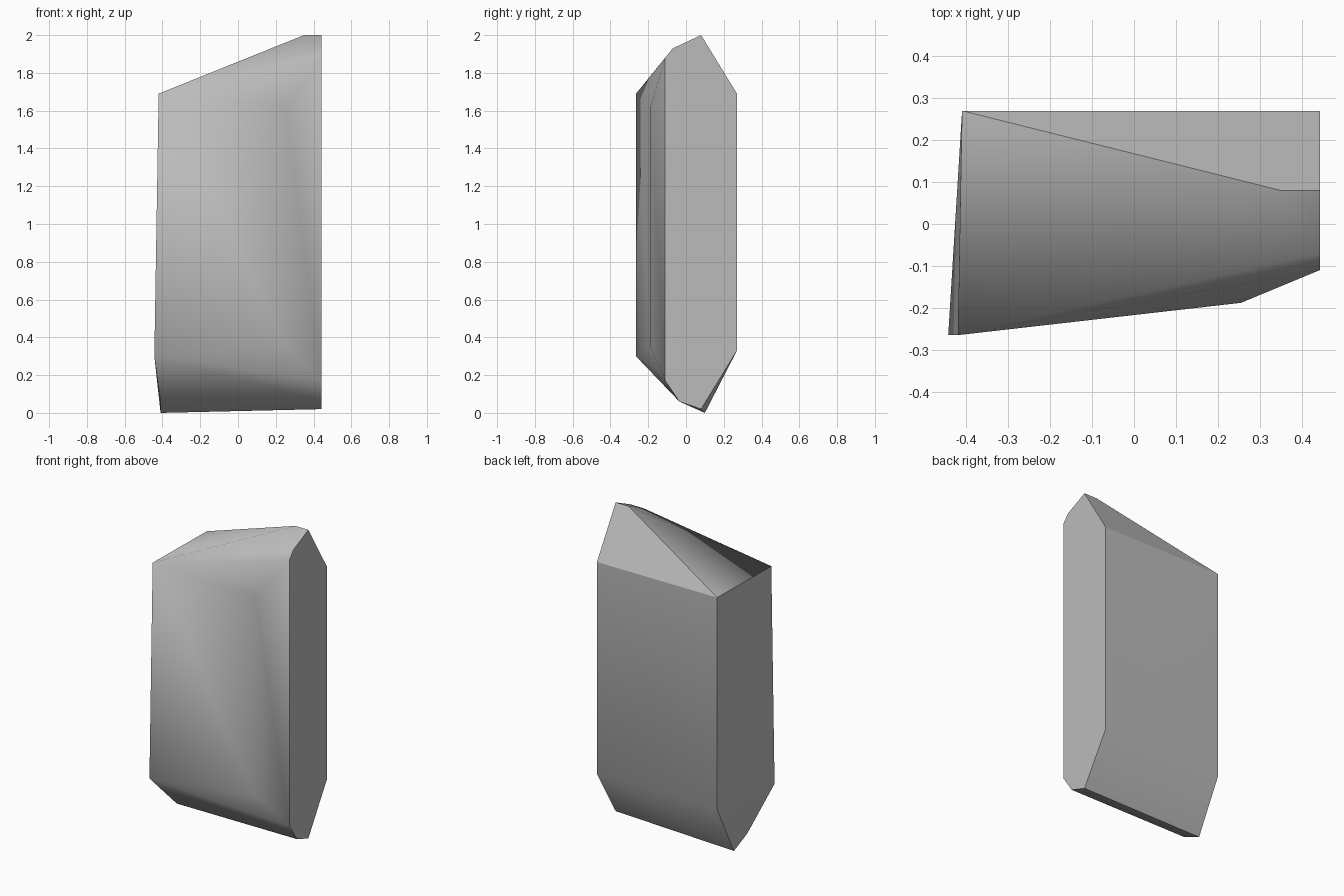
import bpy, bmesh, math

cube = bpy.data.objects.get("Cube")
if cube:
    bpy.data.objects.remove(cube, do_unlink=True)

# Plain grey stone
stone = bpy.data.materials.new("grey_stone")
stone.use_nodes = True
grey = (0.5, 0.5, 0.5, 1)
stone.diffuse_color = grey
stone.node_tree.nodes["Principled BSDF"].inputs["Base Color"].default_value = grey

# Flat right-hand end, as a (y, z) outline
end_x = 0.443
end_outline = [(-0.11, 1.88), (-0.07, 1.93), (0.08, 2.0), (0.27, 1.69),
               (0.27, 0.33), (0.08, 0.02), (-0.035, 0.06), (-0.11, 0.17)]
corners = [(end_x, y, z) for y, z in end_outline]

# Lower, leaning far end
corners += [(-0.41, 0.27, 1.69), (-0.42, -0.265, 1.69), (-0.443, -0.265, 0.30),
            (-0.41, -0.035, 0.06), (-0.41, 0.10, 0.0), (-0.41, 0.27, 0.33)]

# Short crest and chamfered front corner
corners += [(0.35, 0.08, 2.0), (0.35, -0.07, 1.93),
            (0.255, -0.188, 1.62), (0.255, -0.188, 0.35)]

# Wrap the corners in facets
bm = bmesh.new()
for co in corners:
    bm.verts.new(co)
hull = bmesh.ops.convex_hull(bm, input=bm.verts)
loose = [v for v in bm.verts if not v.link_faces]
bmesh.ops.delete(bm, geom=loose, context='VERTS')
bmesh.ops.dissolve_limit(bm, angle_limit=math.radians(0.5),
                         verts=bm.verts, edges=bm.edges)
bmesh.ops.recalc_face_normals(bm, faces=bm.faces)
mesh = bpy.data.meshes.new("rock_slab")
bm.to_mesh(mesh)
bm.free()
mesh.materials.append(stone)

rock = bpy.data.objects.new("rock_slab", mesh)
bpy.context.collection.objects.link(rock)
bpy.ops.object.select_all(action='DESELECT')
rock.select_set(True)
bpy.context.view_layer.objects.active = rock
bpy.ops.object.shade_smooth_by_angle(angle=math.radians(30))
